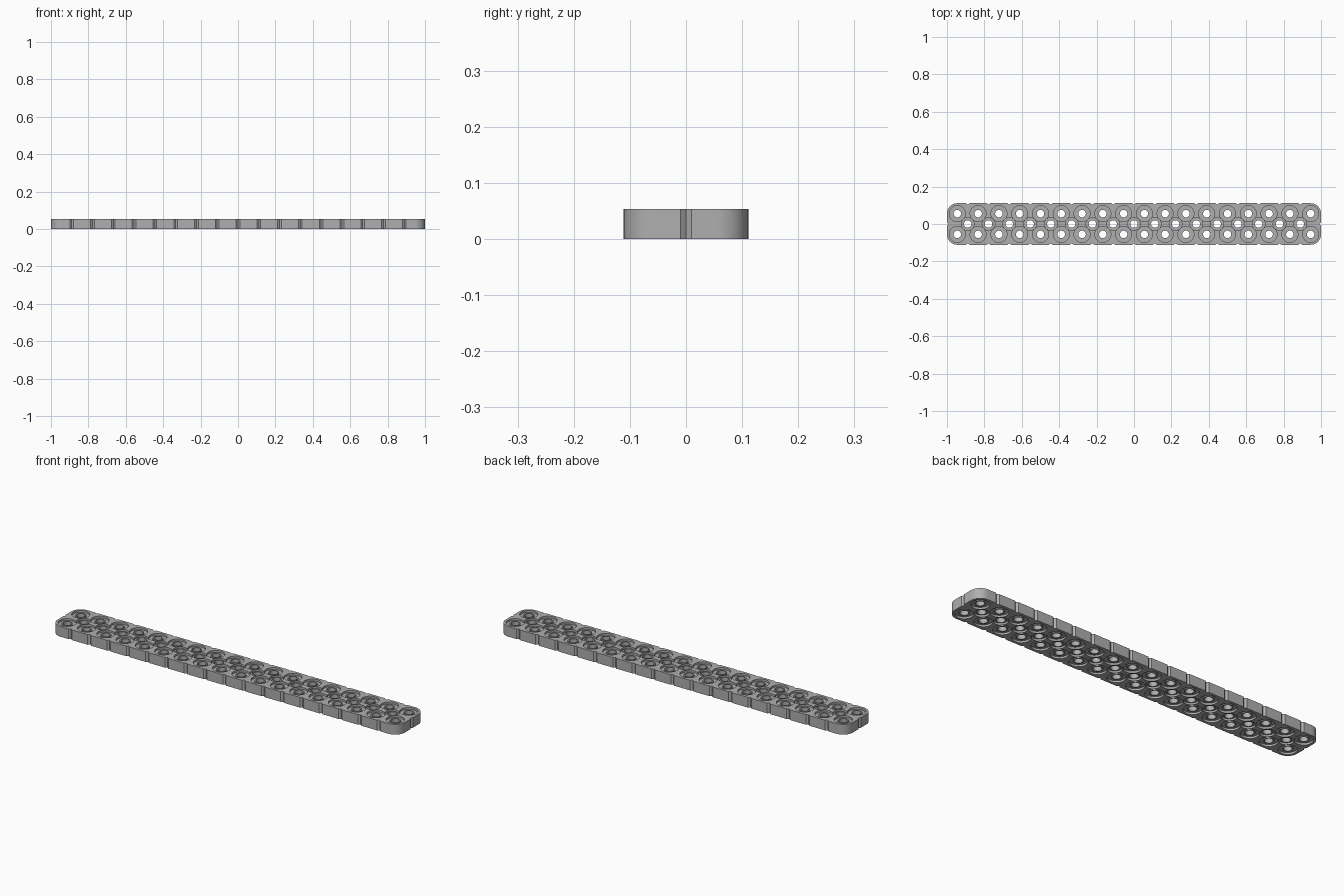
import bpy, bmesh
from math import cos, sin, pi
from mathutils import Vector

cube = bpy.data.objects.get("Cube")
if cube:
    bpy.data.objects.remove(cube, do_unlink=True)

P = 1 / 9            # hole pitch
COLS, ROWS = 18, 2
H = 0.053            # beam thickness
DEPTH = 0.01         # depth of the round recesses
HOLE = 0.02
NOTCH_W, NOTCH_D = 0.01, 0.008

grey = bpy.data.materials.new("beam grey")
grey.use_nodes = True
grey.diffuse_color = (0.43, 0.43, 0.43, 1)
grey.node_tree.nodes["Principled BSDF"].inputs["Base Color"].default_value = grey.diffuse_color


def circle(c, r, n=32):
    return [(c[0] + r * cos(2 * pi * i / n), c[1] + r * sin(2 * pi * i / n)) for i in range(n)]


def plate(name, loops, z0, z1):
    """Filled flat outlines with holes, extruded from z0 to z1."""
    cu = bpy.data.curves.new(name, 'CURVE')
    cu.dimensions = '2D'
    cu.fill_mode = 'BOTH'
    cu.extrude = (z1 - z0) / 2
    for pts in loops:
        s = cu.splines.new('POLY')
        s.points.add(len(pts) - 1)
        for p, q in zip(s.points, pts):
            p.co = (q[0], q[1], 0, 1)
        s.use_cyclic_u = True
    ob = bpy.data.objects.new(name, cu)
    bpy.context.collection.objects.link(ob)
    bpy.ops.object.select_all(action='DESELECT')
    ob.select_set(True)
    bpy.context.view_layer.objects.active = ob
    bpy.ops.object.convert(target='MESH')
    ob = bpy.context.object
    bm = bmesh.new()
    bm.from_mesh(ob.data)
    bmesh.ops.translate(bm, verts=bm.verts, vec=(0, 0, (z0 + z1) / 2))
    bmesh.ops.remove_doubles(bm, verts=bm.verts, dist=1e-5)
    bmesh.ops.recalc_face_normals(bm, faces=bm.faces)
    bm.to_mesh(ob.data)
    bm.free()
    ob.data.materials.clear()
    ob.data.materials.append(grey)
    bpy.ops.object.shade_smooth_by_angle()
    return ob


def outline():
    """Rounded rectangle with a V notch between every pair of edge holes."""
    pts = []
    half = Vector(((COLS - 1) * P / 2, (ROWS - 1) * P / 2))
    corners = [(-1, -1), (1, -1), (1, 1), (-1, 1)]
    for k, (sx, sy) in enumerate(corners):
        c = Vector((sx * half.x, sy * half.y))
        a0 = pi + k * pi / 2
        for i in range(11):
            a = a0 + i * pi / 20
            pts.append(c + Vector((cos(a), sin(a))) * P / 2)
        d = Vector((cos(k * pi / 2), sin(k * pi / 2)))
        out = Vector((d.y, -d.x))
        for j in range((COLS if k % 2 == 0 else ROWS) - 1):
            m = c + out * P / 2 + d * (j + 0.5) * P
            pts += [m - d * NOTCH_W, m - out * NOTCH_D, m + d * NOTCH_W]
    return pts


# Hole centres: two outer rows and a staggered middle row
outer = [((i - (COLS - 1) / 2) * P, s * P / 2) for s in (-1, 1) for i in range(COLS)]
middle = [((i - (COLS - 2) / 2) * P, 0) for i in range(COLS - 1)]
seats = [(c, 0.043) for c in outer] + [(c, 0.034) for c in middle]

# Full-height frame: outer wall and the ridges between the recesses
plate("frame", [outline()] + [circle(c, r) for c, r in seats], 0, H)

# Recessed floors, one round seat per hole
plate("seats", [l for c, r in seats for l in (circle(c, r), circle(c, HOLE))], DEPTH, H - DEPTH)

# Low collars around the holes on both faces
collars = [l for c, r in seats for l in (circle(c, HOLE + 0.006), circle(c, HOLE))]
plate("upper_collars", collars, H - DEPTH, H - DEPTH / 2)
plate("lower_collars", collars, DEPTH / 2, DEPTH)
